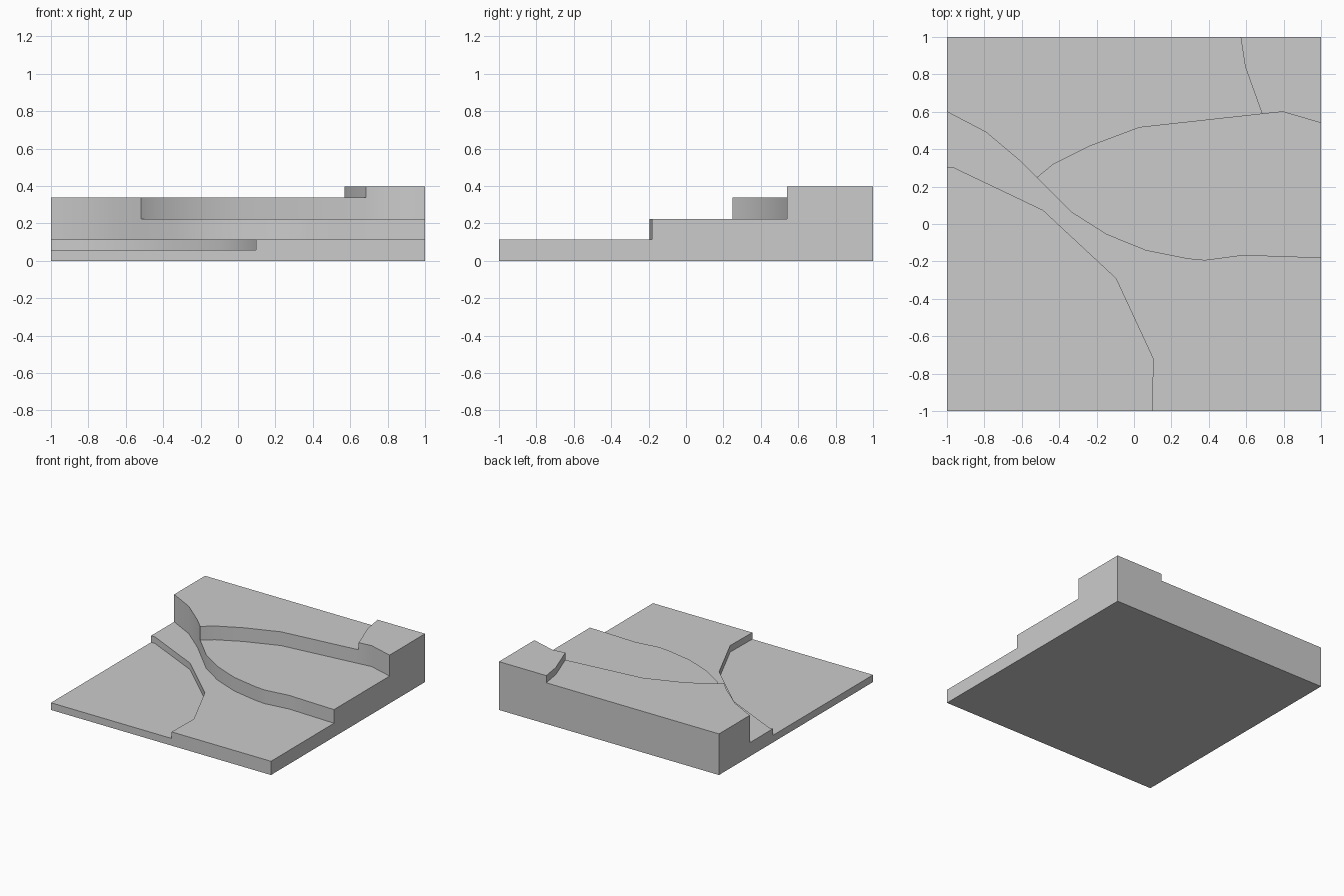
import bpy, bmesh, math

if "Cube" in bpy.data.objects:
    bpy.data.objects.remove(bpy.data.objects["Cube"])

# Terrace boundary lines seen from above, left to right
low_edge = [(-1, .30), (-.965, .30), (-.487, .072), (-.097, -.291), (.102, -.72), (.097, -1)]
bank_left = [(-1, .6), (-.79, .49), (-.6, .33), (-.518, .248)]
bank_right = [(-.518, .248), (-.33, .06), (-.147, -.056), (.064, -.142), (.29, -.187),
              (.38, -.195), (.583, -.168), (.73, -.173), (1, -.182)]
shelf_left = [(-.518, .248), (-.433, .318), (-.24, .415), (.03, .516), (.685, .588)]
shelf_right = [(.685, .588), (.795, .6), (1, .54)]
corner_edge = [(.685, .588), (.594, .842), (.57, 1)]

# Terraces: height and counter-clockwise outline
terraces = [
    (.059, [(-1, -1)] + low_edge[::-1]),
    (.113, low_edge[::-1] + bank_left + bank_right + [(1, -1)]),
    (.225, bank_right + shelf_right[::-1] + shelf_left[::-1]),
    (.338, bank_left + shelf_left + corner_edge + [(-1, 1)]),
    (.397, shelf_right + [(1, 1)] + corner_edge[::-1]),
]


def clean(points):
    """Drop repeated points and make the loop counter-clockwise."""
    loop = [p for i, p in enumerate(points) if p != points[i - 1]]
    area = sum(a[0] * b[1] - b[0] * a[1] for a, b in zip(loop, loop[1:] + loop[:1]))
    return loop if area > 0 else loop[::-1]


cells = [(h, clean(p)) for h, p in terraces]
edge_height = {}
levels = {}
for h, loop in cells:
    for a, b in zip(loop, loop[1:] + loop[:1]):
        edge_height[a, b] = h
        levels.setdefault(a, {0}).add(h)

bm = bmesh.new()
verts = {}


def vert(p, z):
    if (p, z) not in verts:
        verts[p, z] = bm.verts.new((*p, z))
    return verts[p, z]


# Tops and underside
for h, loop in cells:
    bm.faces.new([vert(p, h) for p in loop])
    bm.faces.new([vert(p, 0) for p in reversed(loop)])

# Risers drop from each terrace to its lower neighbour or to the ground
for (a, b), h in edge_height.items():
    low = edge_height.get((b, a), 0)
    if low < h:
        up = [vert(b, z) for z in sorted(levels[b]) if low <= z <= h]
        down = [vert(a, z) for z in sorted(levels[a], reverse=True) if low <= z <= h]
        bm.faces.new(up + down)

mesh = bpy.data.meshes.new("terraced_ground")
bm.to_mesh(mesh)
bm.free()
ground = bpy.data.objects.new("terraced_ground", mesh)
bpy.context.collection.objects.link(ground)
bpy.context.view_layer.objects.active = ground
ground.select_set(True)
bpy.ops.object.shade_smooth_by_angle(angle=math.radians(30))
